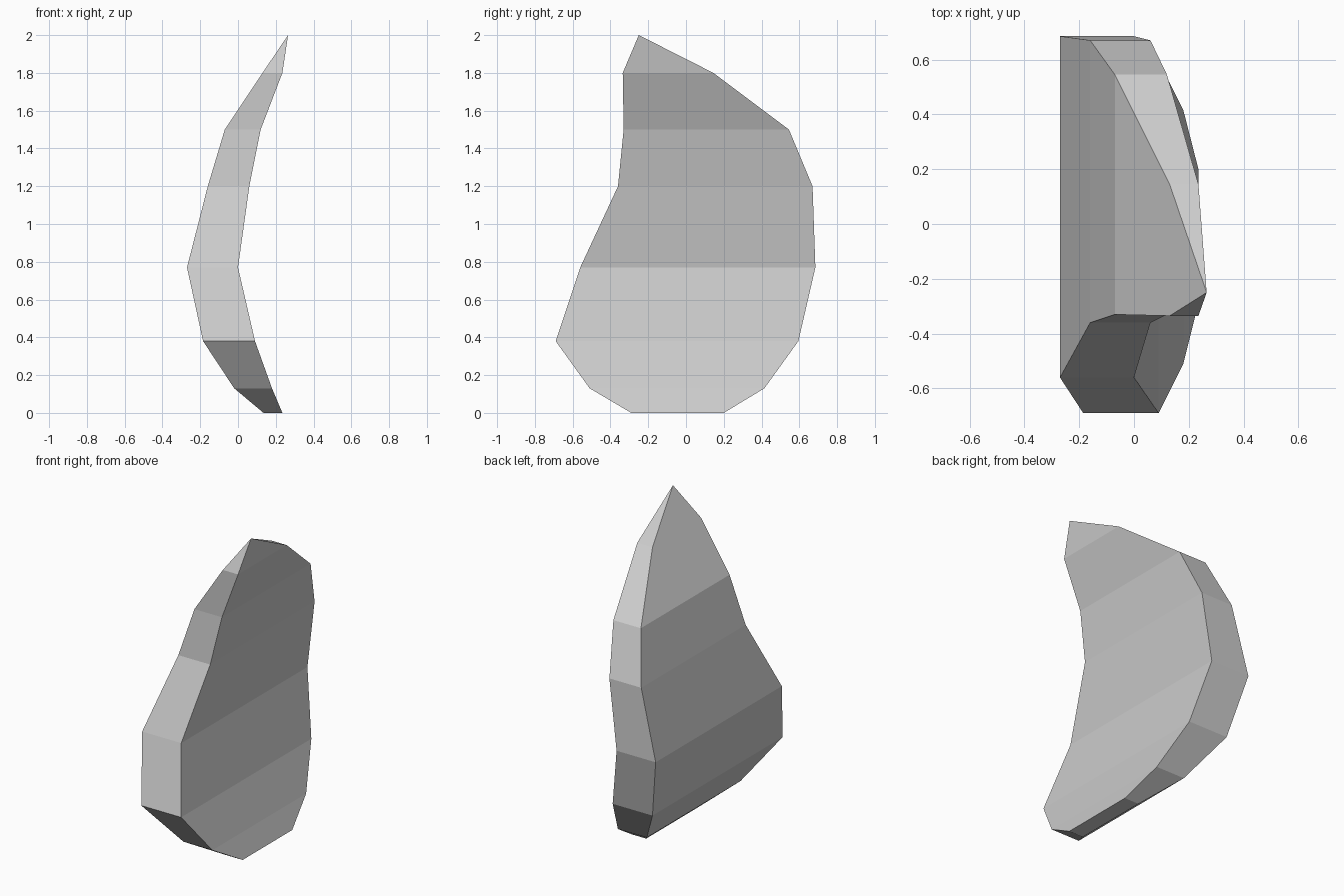
import bpy
import bmesh

cube = bpy.data.objects.get("Cube")
if cube:
    bpy.data.objects.remove(cube, do_unlink=True)

# Single grey material
GREY = (0.6, 0.6, 0.6, 1.0)
mat = bpy.data.materials.new("light grey")
mat.use_nodes = True
mat.diffuse_color = GREY
mat.node_tree.nodes["Principled BSDF"].inputs["Base Color"].default_value = GREY

# Rectangular cross-sections from base upward: height, right x, left x, front y, back y
SECTIONS = [
    (0.00, 0.135, 0.235, -0.29, 0.20),
    (0.13, -0.02, 0.18, -0.51, 0.415),
    (0.38, -0.185, 0.09, -0.69, 0.595),
    (0.77, -0.27, 0.00, -0.56, 0.685),
    (1.20, -0.16, 0.06, -0.36, 0.67),
    (1.50, -0.07, 0.12, -0.33, 0.545),
    (1.80, 0.13, 0.235, -0.335, 0.145),
]
TIP = (0.265, -0.25, 2.0)

# Curved shell: loft through the sections, closed at the base and drawn to a tip
bm = bmesh.new()
rings = []
for z, x0, x1, y0, y1 in SECTIONS:
    corners = ((x0, y0), (x1, y0), (x1, y1), (x0, y1))
    rings.append([bm.verts.new((x, y, z)) for x, y in corners])
bm.faces.new(rings[0][::-1])
for low, high in zip(rings, rings[1:]):
    for i in range(4):
        j = (i + 1) % 4
        bm.faces.new((low[i], low[j], high[j], high[i]))
tip = bm.verts.new(TIP)
for i in range(4):
    bm.faces.new((rings[-1][i], rings[-1][(i + 1) % 4], tip))
bmesh.ops.recalc_face_normals(bm, faces=bm.faces)

mesh = bpy.data.meshes.new("curved_shell")
bm.to_mesh(mesh)
bm.free()
mesh.materials.append(mat)
shell = bpy.data.objects.new("curved_shell", mesh)
bpy.context.collection.objects.link(shell)
